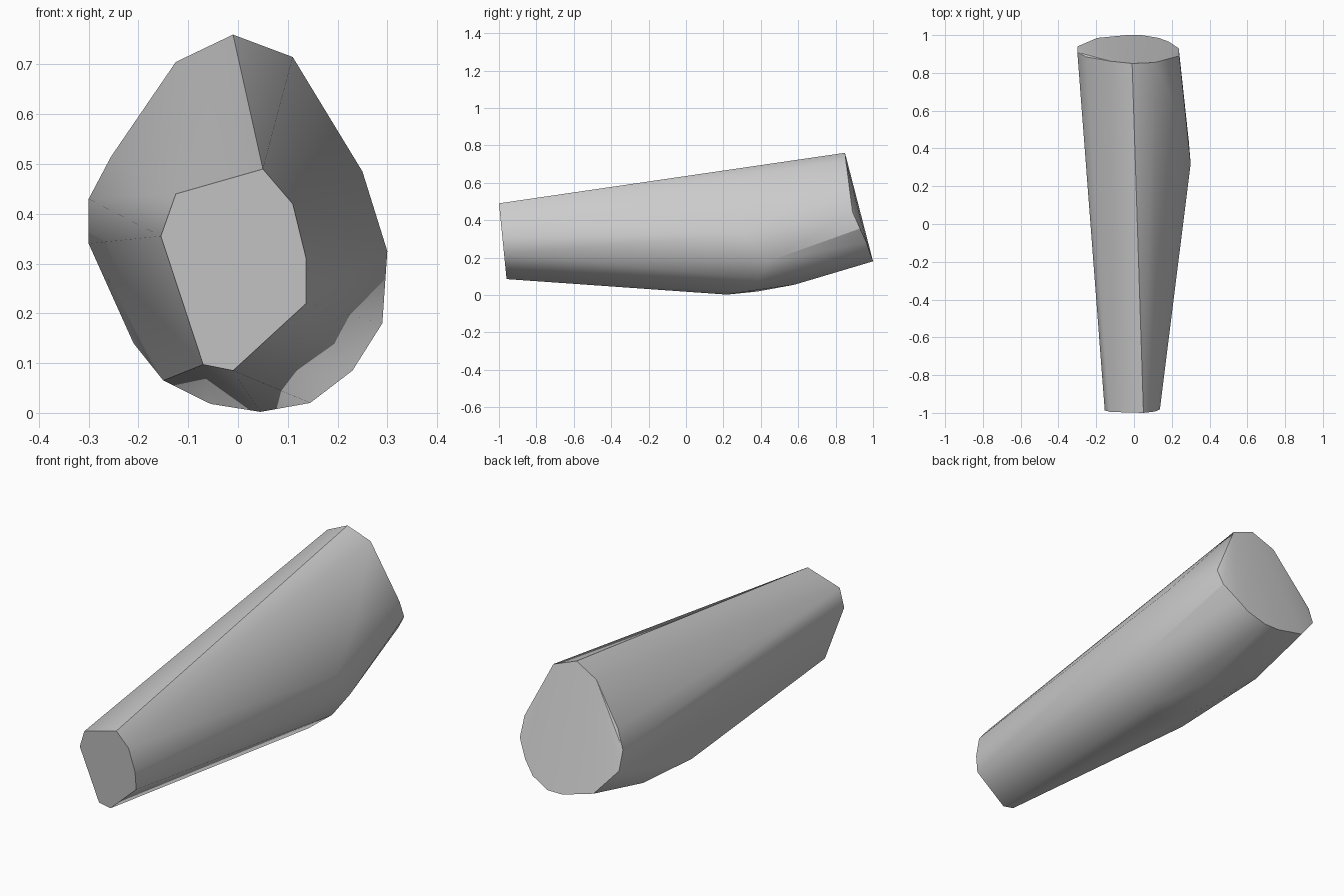
import bpy, bmesh, math

default = bpy.data.objects.get("Cube")
if default:
    bpy.data.objects.remove(default)

# Outline of the small flat front end, as (x, z)
front_outline = [(0.05, 0.49), (0.11, 0.42), (0.137, 0.31), (0.137, 0.22), (-0.01, 0.085),
                 (-0.07, 0.097), (-0.105, 0.22), (-0.155, 0.355), (-0.125, 0.44)]
# Rim of the large, slightly domed back end
back_rim = [(-0.01, 0.85, 0.76), (0.11, 0.855, 0.715), (0.19, 0.875, 0.55),
            (0.24, 0.89, 0.445), (0.237, 0.93, 0.355), (0.185, 0.965, 0.28),
            (0.13, 0.985, 0.22), (0.04, 1.0, 0.18), (-0.04, 1.0, 0.18),
            (-0.195, 0.985, 0.22), (-0.3, 0.94, 0.34), (-0.3, 0.91, 0.43),
            (-0.255, 0.885, 0.515), (-0.125, 0.862, 0.705)]
# Swelling along the underside and flanks
bulge = [(0.25, 0.55, 0.485), (0.3, 0.32, 0.325), (0.29, 0.44, 0.18), (0.23, 0.39, 0.085),
         (0.145, 0.33, 0.02), (0.045, 0.22, 0.002), (-0.055, 0.38, 0.018),
         (0.03, 0.58, 0.055), (-0.15, 0.17, 0.065), (-0.21, 0.63, 0.14)]

# Lean the front end back a little from its highest point
front_top = front_outline[0][1]
front_rim = [(x, -1 + 0.1 * (front_top - z), z) for x, z in front_outline]

# Wrap one convex skin around both ends and the swelling
bm = bmesh.new()
for p in front_rim + back_rim + bulge:
    bm.verts.new(p)
bmesh.ops.convex_hull(bm, input=bm.verts)
loose = [v for v in bm.verts if not v.link_faces]
bmesh.ops.delete(bm, geom=loose, context='VERTS')
bmesh.ops.dissolve_limit(bm, angle_limit=math.radians(1), verts=bm.verts, edges=bm.edges)
bmesh.ops.recalc_face_normals(bm, faces=bm.faces)
mesh = bpy.data.meshes.new("tapered_body")
bm.to_mesh(mesh)
bm.free()
body = bpy.data.objects.new("tapered_body", mesh)
bpy.context.collection.objects.link(body)

# Plain grey surface
grey = bpy.data.materials.new("plain_grey")
grey.use_nodes = True
colour = (0.6, 0.6, 0.6, 1)
grey.diffuse_color = colour
grey.node_tree.nodes["Principled BSDF"].inputs["Base Color"].default_value = colour
mesh.materials.append(grey)

# Smooth flanks, crisp end rims
bpy.ops.object.select_all(action='DESELECT')
body.select_set(True)
bpy.context.view_layer.objects.active = body
bpy.ops.object.shade_smooth_by_angle(angle=math.radians(30))
